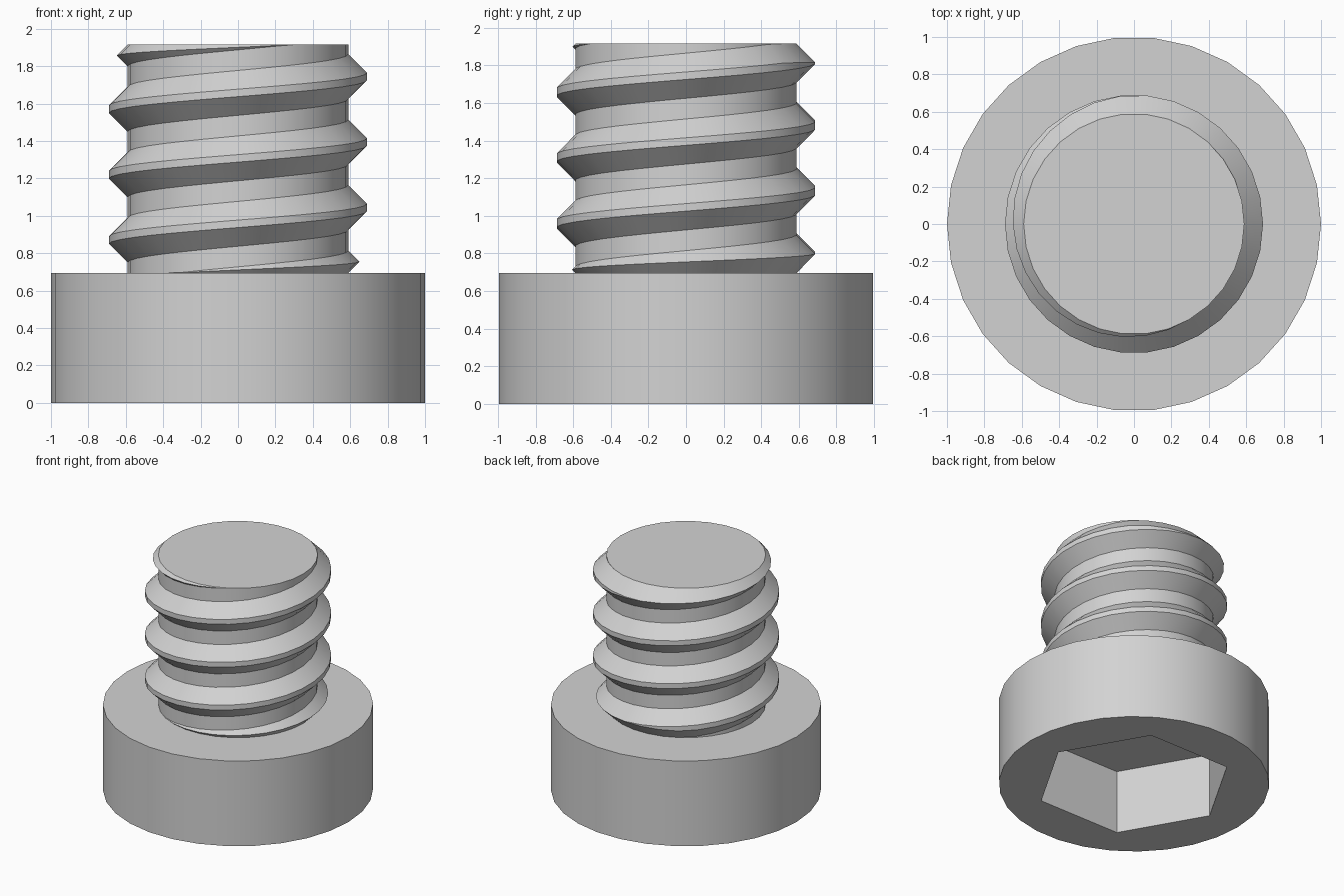
import bpy
import bmesh
import math

cube = bpy.data.objects.get("Cube")
if cube:
    bpy.data.objects.remove(cube, do_unlink=True)

SIDES = 30
STEP = math.tau / SIDES
HEAD_R, HEAD_TOP = 1.0, 0.695
HEX_R, HEX_DEPTH = 0.73, 0.52
ROOT_R, SHAFT_TOP = 0.59, 1.915
PITCH, RIDGE_HALF, RIDGE_OUT = 0.35, 0.12, 0.1

steel = bpy.data.materials.new("plain grey")
steel.use_nodes = True
grey = (0.65, 0.65, 0.65, 1)
steel.diffuse_color = grey
steel.node_tree.nodes["Principled BSDF"].inputs["Base Color"].default_value = grey


def ring(bm, radius, z, count):
    return [bm.verts.new((radius * math.cos(math.tau * i / count),
                          radius * math.sin(math.tau * i / count), z))
            for i in range(count)]


def wall(bm, lower, upper, inward=False):
    n = len(lower)
    for i in range(n):
        j = (i + 1) % n
        quad = [lower[i], lower[j], upper[j], upper[i]]
        bm.faces.new(quad[::-1] if inward else quad)


def finish(bm, name):
    mesh = bpy.data.meshes.new(name)
    bm.to_mesh(mesh)
    bm.free()
    mesh.materials.append(steel)
    obj = bpy.data.objects.new(name, mesh)
    bpy.context.collection.objects.link(obj)
    bpy.ops.object.select_all(action='DESELECT')
    obj.select_set(True)
    bpy.context.view_layer.objects.active = obj
    bpy.ops.object.shade_smooth_by_angle(angle=math.radians(30))
    return obj


# Head: a round drum with a hexagonal socket in its underside
bm = bmesh.new()
base = ring(bm, HEAD_R, 0, SIDES)
top = ring(bm, HEAD_R, HEAD_TOP, SIDES)
rim = ring(bm, HEX_R, 0, 6)
floor = ring(bm, HEX_R, HEX_DEPTH, 6)
wall(bm, base, top)
bm.faces.new(top)
wall(bm, rim, floor, inward=True)
bm.faces.new(floor[::-1])
per_side = SIDES // 6
for s in range(6):
    arc = [base[(s * per_side + k) % SIDES] for k in range(per_side + 1)]
    bm.faces.new([rim[s], rim[(s + 1) % 6]] + arc[::-1])
finish(bm, "head")

# Shaft core
bm = bmesh.new()
low = ring(bm, ROOT_R, HEAD_TOP, SIDES)
high = ring(bm, ROOT_R, SHAFT_TOP, SIDES)
wall(bm, low, high)
bm.faces.new(high)
finish(bm, "shaft")

# Thread: helical ridge that narrows to nothing against the head and the tip
bm = bmesh.new()
first = math.floor(-RIDGE_HALF / PITCH * SIDES)
last = math.ceil((SHAFT_TOP - HEAD_TOP + RIDGE_HALF) / PITCH * SIDES)
previous = None
for i in range(first, last + 1):
    centre = HEAD_TOP + PITCH * i / SIDES
    bottom = min(max(centre - RIDGE_HALF, HEAD_TOP), SHAFT_TOP)
    upper = max(min(centre + RIDGE_HALF, SHAFT_TOP), HEAD_TOP)
    half = (upper - bottom) / 2
    out = min(half, RIDGE_OUT)
    profile = [(ROOT_R, bottom), (ROOT_R + out, bottom + out),
               (ROOT_R + out, upper - out), (ROOT_R, upper)]
    c, s = math.cos(STEP * i), math.sin(STEP * i)
    section = [bm.verts.new((r * c, r * s, z)) for r, z in profile]
    if previous:
        for k in range(3):
            bm.faces.new((previous[k], section[k], section[k + 1], previous[k + 1]))
    previous = section
bmesh.ops.remove_doubles(bm, verts=bm.verts[:], dist=0.0001)
finish(bm, "thread")
